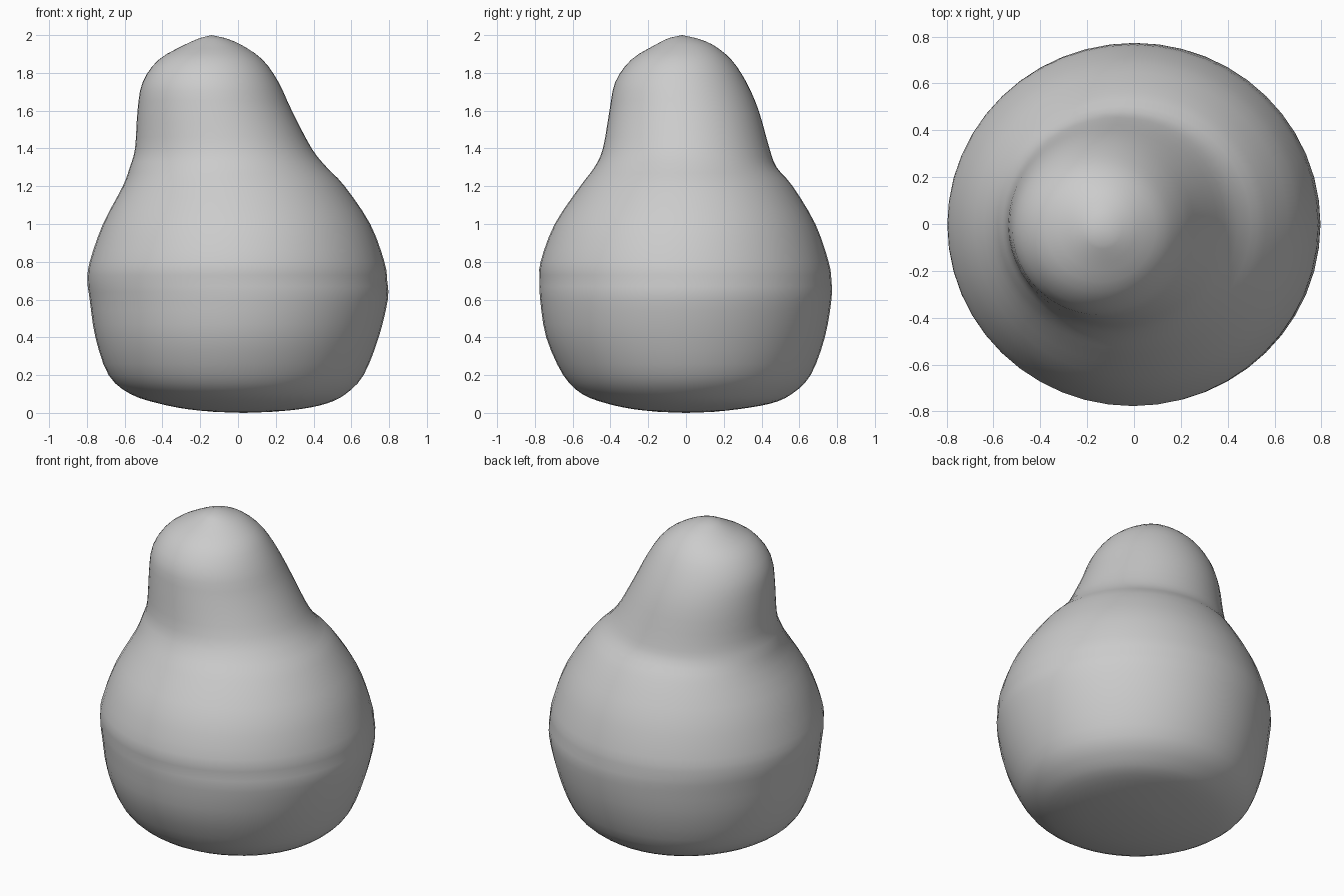
import bpy, bmesh, math

if "Cube" in bpy.data.objects:
    bpy.data.objects.remove(bpy.data.objects["Cube"])

# Pear profile: z, x min, x max, y min, y max
RINGS = [
    (0.005, -0.12, 0.17, -0.14, 0.14),
    (0.02, -0.27, 0.33, -0.28, 0.28),
    (0.05, -0.42, 0.47, -0.42, 0.45),
    (0.10, -0.57, 0.57, -0.55, 0.56),
    (0.20, -0.685, 0.665, -0.65, 0.66),
    (0.40, -0.755, 0.745, -0.74, 0.735),
    (0.60, -0.785, 0.793, -0.772, 0.77),
    (0.70, -0.797, 0.79, -0.775, 0.77),
    (0.80, -0.785, 0.775, -0.77, 0.755),
    (1.00, -0.715, 0.70, -0.695, 0.685),
    (1.20, -0.61, 0.565, -0.56, 0.565),
    (1.30, -0.573, 0.47, -0.485, 0.48),
    (1.40, -0.545, 0.39, -0.44, 0.442),
    (1.60, -0.532, 0.285, -0.405, 0.385),
    (1.75, -0.505, 0.215, -0.375, 0.32),
    (1.87, -0.42, 0.13, -0.29, 0.24),
    (1.95, -0.28, 0.015, -0.16, 0.14),
    (1.985, -0.20, -0.07, -0.09, 0.05),
]
SIDES, STEPS = 48, 3


def spline(a, b, c, d, t):
    """Smooth blend from b to c."""
    return 0.5 * (2 * b + (c - a) * t + (2 * a - 5 * b + 4 * c - d) * t * t
                  + (3 * b - a - 3 * c + d) * t ** 3)


# Fill in smooth rings between the profile rows
rows = []
last = len(RINGS) - 1
for i in range(last):
    quad = [RINGS[min(max(i + k, 0), last)] for k in (-1, 0, 1, 2)]
    for s in range(STEPS):
        rows.append([spline(*vals, s / STEPS) for vals in zip(*quad)])
rows.append(RINGS[-1])

# Body: stacked off-centre ellipses closed by a pole at each end
bm = bmesh.new()
loops = []
for z, x0, x1, y0, y1 in rows:
    loop = []
    for k in range(SIDES):
        a = math.tau * k / SIDES
        loop.append(bm.verts.new(((x0 + x1) / 2 + (x1 - x0) / 2 * math.cos(a),
                                  (y0 + y1) / 2 + (y1 - y0) / 2 * math.sin(a), z)))
    loops.append(loop)
bottom = bm.verts.new((0.03, 0, 0))
top = bm.verts.new((-0.14, -0.02, 2))
for k in range(SIDES):
    n = (k + 1) % SIDES
    for lo, hi in zip(loops, loops[1:]):
        bm.faces.new((lo[k], lo[n], hi[n], hi[k]))
    bm.faces.new((loops[0][n], loops[0][k], bottom))
    bm.faces.new((loops[-1][k], loops[-1][n], top))
for f in bm.faces:
    f.smooth = True

mesh = bpy.data.meshes.new("pear_body")
bm.to_mesh(mesh)
bm.free()
pear = bpy.data.objects.new("pear_body", mesh)
bpy.context.collection.objects.link(pear)

grey = bpy.data.materials.new("light grey")
grey.diffuse_color = (0.6, 0.6, 0.6, 1)
grey.use_nodes = True
grey.node_tree.nodes["Principled BSDF"].inputs["Base Color"].default_value = grey.diffuse_color
mesh.materials.append(grey)
